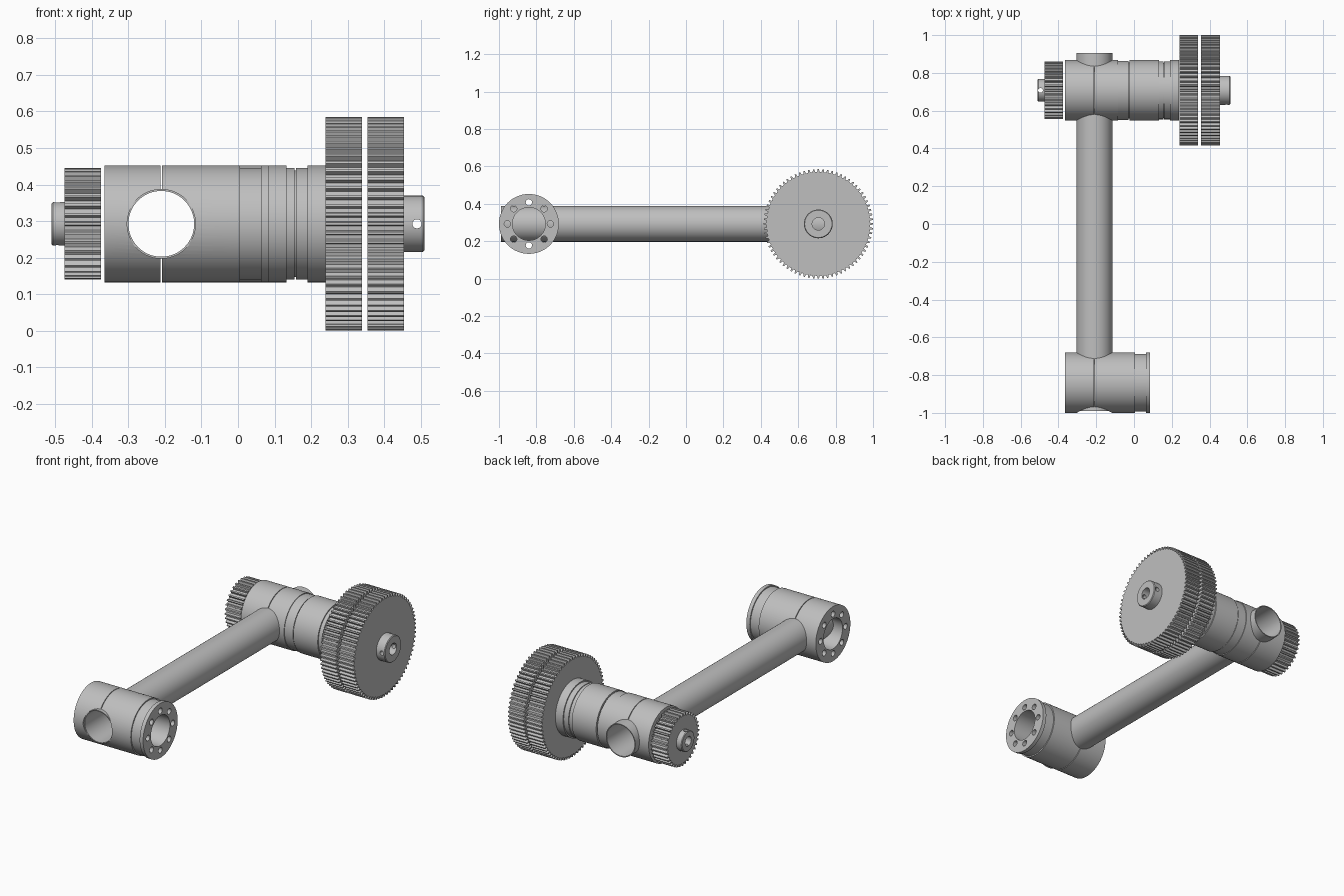
import bpy, bmesh, math
from mathutils import Matrix, Vector

cube = bpy.data.objects.get("Cube")
if cube:
    bpy.data.objects.remove(cube, do_unlink=True)

AXIS_Z = 0.2925
FRONT_Y, REAR_Y = -0.84, 0.7075
ARM_X = -0.21
BORE = 0.088

metal = bpy.data.materials.new("grey metal")
metal.use_nodes = True
metal.diffuse_color = (0.52, 0.52, 0.52, 1)
metal.node_tree.nodes["Principled BSDF"].inputs["Base Color"].default_value = (0.52, 0.52, 0.52, 1)


def finish(name, bm):
    bmesh.ops.recalc_face_normals(bm, faces=bm.faces)
    mesh = bpy.data.meshes.new(name)
    bm.to_mesh(mesh)
    bm.free()
    mesh.materials.append(metal)
    obj = bpy.data.objects.new(name, mesh)
    bpy.context.collection.objects.link(obj)
    return obj


def smooth(obj):
    bpy.ops.object.select_all(action='DESELECT')
    obj.select_set(True)
    bpy.context.view_layer.objects.active = obj
    bpy.ops.object.shade_smooth_by_angle(angle=math.radians(25))


def lathe(name, profile, y=0.0, segments=80, teeth=0, depth=0.0):
    """Turn a closed (x, radius) profile about the x axis; teeth notch its outer edge."""
    bm = bmesh.new()
    outer = max(r for _, r in profile)
    if teeth:
        pitch = 2 * math.pi / teeth
        steps = [((i + f) * pitch, d) for i in range(teeth)
                 for f, d in ((-0.14, 0), (0.14, 0), (0.27, depth), (0.73, depth))]
    else:
        steps = [(2 * math.pi * i / segments, 0) for i in range(segments)]
    rings = []
    for a, d in steps:
        ring = []
        for x, r in profile:
            r -= d if r == outer else 0
            ring.append(bm.verts.new((x, y + r * math.cos(a), AXIS_Z + r * math.sin(a))))
        rings.append(ring)
    n = len(profile)
    for i, ring in enumerate(rings):
        following = rings[(i + 1) % len(rings)]
        for j in range(n):
            k = (j + 1) % n
            bm.faces.new((ring[j], ring[k], following[k], following[j]))
    return finish(name, bm)


def cutter(name, rods, segments=24):
    """Rods are (centre, direction, radius, length)."""
    bm = bmesh.new()
    for centre, direction, radius, length in rods:
        turn = Vector(direction).to_track_quat('Z', 'Y').to_matrix().to_4x4()
        bmesh.ops.create_cone(bm, cap_ends=True, segments=segments, radius1=radius,
                              radius2=radius, depth=length,
                              matrix=Matrix.Translation(centre) @ turn)
    return finish(name, bm)


def cut(obj, tool):
    mod = obj.modifiers.new("cut", 'BOOLEAN')
    mod.operation = 'DIFFERENCE'
    mod.solver = 'EXACT'
    mod.object = tool
    bpy.ops.object.select_all(action='DESELECT')
    bpy.context.view_layer.objects.active = obj
    obj.select_set(True)
    bpy.ops.object.modifier_apply(modifier=mod.name)
    bpy.data.objects.remove(tool, do_unlink=True)


def joint_half(name, y, steps):
    """Bored housing half, drilled for the arm and for eight bolts."""
    start, end = steps[0][0], steps[-1][0]
    obj = lathe(name, [(start, BORE)] + steps + [(end, BORE)], y)
    cut(obj, cutter("arm_cutter", [((ARM_X, y, AXIS_Z), (0, 1, 0), 0.0935, 1)], 64))
    bolts = []
    for i in range(8):
        a = i * math.pi / 4
        centre = (0, y + 0.115 * math.cos(a), AXIS_Z + 0.115 * math.sin(a))
        bolts.append((centre, (1, 0, 0), 0.017, 2))
    cut(obj, cutter("bolt_cutter", bolts))
    smooth(obj)


# Housings: two clamp halves with a narrow split over the arm
R, R_LOW = 0.16, 0.153
split = 0.002
for place, y in (("front", FRONT_Y), ("rear", REAR_Y)):
    joint_half(place + "_joint_right_half", y, [(-0.365, R), (ARM_X - split, R)])

joint_half("front_joint_left_half", FRONT_Y, [
    (ARM_X + split, R), (0.005, R), (0.005, R_LOW), (0.063, R_LOW),
    (0.063, R), (0.085, R)])

joint_half("rear_joint_left_half", REAR_Y, [
    (ARM_X + split, R), (-0.085, R), (-0.085, 0.156), (-0.03, 0.156),
    (-0.03, 0.148), (-0.025, 0.148), (-0.025, R), (0.133, R),
    (0.133, R_LOW), (0.155, R_LOW), (0.155, 0.146), (0.159, 0.146),
    (0.159, R_LOW), (0.19, R_LOW), (0.19, R), (0.239, R)])

# Hollow arm, turned about x then swung to run along y
tube = lathe("arm_tube", [(-0.99, 0.09), (-0.99, 0.0955), (0.905, 0.0955), (0.905, 0.09)])
tube.data.transform(Matrix.Translation((ARM_X, 0, 0)) @ Matrix.Rotation(math.pi / 2, 4, 'Z'))
smooth(tube)

# Toothed wheels
for name, x0, x1, radius, bore, teeth in (
        ("inner_large_gear", 0.24, 0.34, 0.2925, 0.033, 72),
        ("outer_large_gear", 0.355, 0.455, 0.2925, 0.033, 72),
        ("small_gear", -0.475, -0.375, 0.1525, 0.028, 36)):
    lathe(name, [(x0, bore), (x0, radius), (x1, radius), (x1, bore)],
          REAR_Y, teeth=teeth, depth=0.015)

# Hubs with a set screw hole across each
for name, x0, x1, radius, bore, hole_x, across in (
        ("large_gear_hub", 0.455, 0.51, 0.077, 0.033, 0.49, (0, 1, 0)),
        ("small_gear_hub", -0.475, -0.51, 0.06, 0.028, -0.495, (0, 0, 1))):
    bevel = math.copysign(0.004, x1)
    hub = lathe(name, [(x0, bore), (x0, radius), (x1 - bevel, radius),
                       (x1, radius - 0.004), (x1, bore)], REAR_Y, 48)
    cut(hub, cutter("screw_cutter", [((hole_x, REAR_Y, AXIS_Z), across, 0.0125, 0.4)]))
    smooth(hub)
